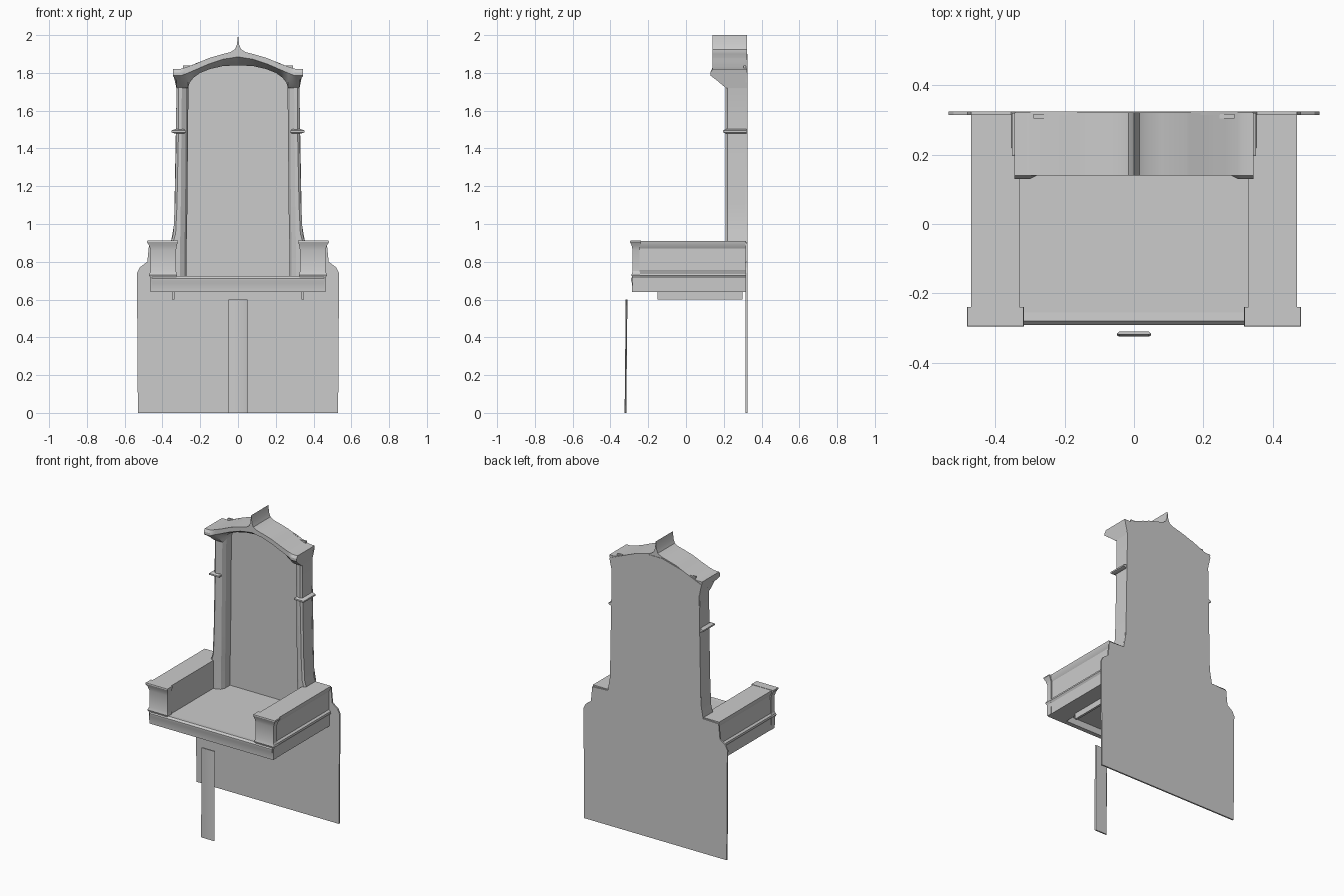
import bpy, bmesh, math


def finish(name, bm, mirror=False, smooth=True):
    bmesh.ops.recalc_face_normals(bm, faces=bm.faces)
    mesh = bpy.data.meshes.new(name)
    bm.to_mesh(mesh)
    bm.free()
    ob = bpy.data.objects.new(name, mesh)
    bpy.context.collection.objects.link(ob)
    if mirror:
        ob.modifiers.new("Mirror", 'MIRROR')
    if smooth:
        bpy.ops.object.select_all(action='DESELECT')
        ob.select_set(True)
        bpy.context.view_layer.objects.active = ob
        bpy.ops.object.shade_smooth_by_angle(angle=math.radians(25))
    return ob


def loft(name, rings, mirror=False):
    """Join equal-sized closed rings of points and cap both ends."""
    bm = bmesh.new()
    vs = [[bm.verts.new(p) for p in ring] for ring in rings]
    n = len(vs[0])
    for a, b in zip(vs, vs[1:]):
        for i in range(n):
            j = (i + 1) % n
            bm.faces.new((a[i], a[j], b[j], b[i]))
    bm.faces.new(vs[0])
    bm.faces.new(vs[-1])
    return finish(name, bm, mirror)


def box(name, x, y, z, mirror=False):
    ring = lambda h: [(x[0], y[0], h), (x[1], y[0], h), (x[1], y[1], h), (x[0], y[1], h)]
    return loft(name, [ring(z[0]), ring(z[1])], mirror)


def lerp_table(table, x):
    for (x0, z0), (x1, z1) in zip(table, table[1:]):
        if x <= x1:
            return z0 + (z1 - z0) * (x - x0) / (x1 - x0)
    return table[-1][1]


# Flat back board: wide lower panel, narrow tall upper panel
half = [(0.53, 0), (0.535, 0.74), (0.52, 0.77), (0.48, 0.80), (0.47, 0.90),
        (0.355, 0.905), (0.338, 1.0), (0.325, 1.72), (0.343, 1.80), (0.2, 1.86), (0.05, 1.9)]
outline = half + [(-x, z) for x, z in reversed(half)]
loft("back_board", [[(x, y, z) for x, z in outline] for y in (0.315, 0.325)])

# Recessed panel surface inside the back frame
box("back_panel", (-0.29, 0.29), (0.305, 0.317), (0.70, 1.84))

# Side columns of the back, gently tapered
columns = []
for z, outer, inner in [(0.72, 0.355, 0.272), (0.905, 0.355, 0.272), (0.95, 0.342, 0.27),
                        (1.1, 0.335, 0.268), (1.45, 0.328, 0.265), (1.74, 0.326, 0.262),
                        (1.78, 0.335, 0.262)]:
    columns.append([(outer, 0.32, z), (outer, 0.22, z), (outer - 0.012, 0.21, z),
                    (inner + 0.035, 0.21, z), (inner + 0.012, 0.225, z),
                    (inner, 0.25, z), (inner, 0.32, z)])
loft("back_column", columns, True)

# Thin ring moulding around each column
bands = []
for z, o in [(1.478, 0.0), (1.485, 0.02), (1.495, 0.02), (1.502, 0.0)]:
    bands.append([(0.332 + o, 0.32, z), (0.332 + o, 0.212 - o * 0.8, z),
                  (0.288 - o * 0.5, 0.212 - o * 0.8, z), (0.288 - o * 0.5, 0.32, z)])
loft("column_band", bands, True)

# Arched overhanging cornice rising to a pointed ridge
top = [(0, 2.0), (0.006, 1.95), (0.016, 1.925), (0.04, 1.91), (0.09, 1.897), (0.15, 1.88),
       (0.22, 1.85), (0.28, 1.828), (0.31, 1.82), (0.345, 1.82)]
arch = [(0, 1.84), (0.08, 1.836), (0.15, 1.82), (0.2, 1.80), (0.235, 1.775),
        (0.255, 1.75), (0.265, 1.72), (0.326, 1.72)]
lip = [(0, 1.885), (0.08, 1.872), (0.16, 1.845), (0.24, 1.81), (0.30, 1.785), (0.345, 1.785)]
xs = sorted({x for t in (top, arch, lip) for x, _ in t} - {0.326})
xs = [-x for x in reversed(xs) if x > 0] + xs
rings = []
for x in xs:
    a = abs(x)
    t, b, f = lerp_table(top, a), lerp_table(arch, a), lerp_table(lip, a)
    xb = max(-0.326, min(0.326, x))
    front = 0.13 if a > 0.29 else 0.14
    rings.append([(x, 0.322, t), (x, 0.14, t), (x, front, (t + f) / 2 if a > 0.05 else 1.897),
                  (x, front, f), (xb, 0.165, f * 0.6 + b * 0.4),
                  (xb, 0.195, f * 0.2 + b * 0.8), (xb, 0.212, b), (xb, 0.322, b)])
loft("cornice", rings)

# Seat surface and moulded front rail
box("seat", (-0.34, 0.34), (-0.27, 0.315), (0.685, 0.722))
rail = [(-0.255, 0.64), (-0.285, 0.64), (-0.285, 0.685), (-0.291, 0.70),
        (-0.291, 0.712), (-0.28, 0.724), (-0.255, 0.722)]
loft("seat_front_rail", [[(x, y, z) for y, z in rail] for x in (-0.455, 0.455)])

# Armrests with base moulding and flared cap
arm = [(0.33, 0.64), (0.46, 0.64), (0.462, 0.715), (0.47, 0.728), (0.468, 0.74), (0.456, 0.75),
       (0.455, 0.87), (0.468, 0.893), (0.47, 0.91), (0.33, 0.91)]
loft("armrest", [[(x, y, z) for x, z in arm] for y in (-0.275, 0.318)], True)

# Front posts of the armrests
posts = []
for z, o in [(0.64, 0.0), (0.715, 0.002), (0.73, 0.01), (0.75, 0.0), (0.86, 0.0),
             (0.885, 0.008), (0.905, 0.02), (0.912, 0.018)]:
    posts.append([(0.328 - o * 0.5, -0.282 - o * 0.7, z), (0.462 + o, -0.282 - o * 0.7, z),
                  (0.462 + o, -0.245 + o * 0.3, z), (0.328 - o * 0.5, -0.245 + o * 0.3, z)])
loft("arm_front_post", posts, True)

# Thin runners hanging under the seat
box("seat_runner", (0.335, 0.35), (-0.15, 0.30), (0.60, 0.65), True)

# Single plank leg at the front, leaning slightly
leg = []
for z, y in [(0.0, -0.325), (0.6, -0.319)]:
    leg.append([(-0.049, y + 0.003, z), (-0.042, y, z), (0.042, y, z), (0.049, y + 0.003, z),
                (0.042, y + 0.009, z), (-0.042, y + 0.009, z)])
loft("front_leg", leg)
